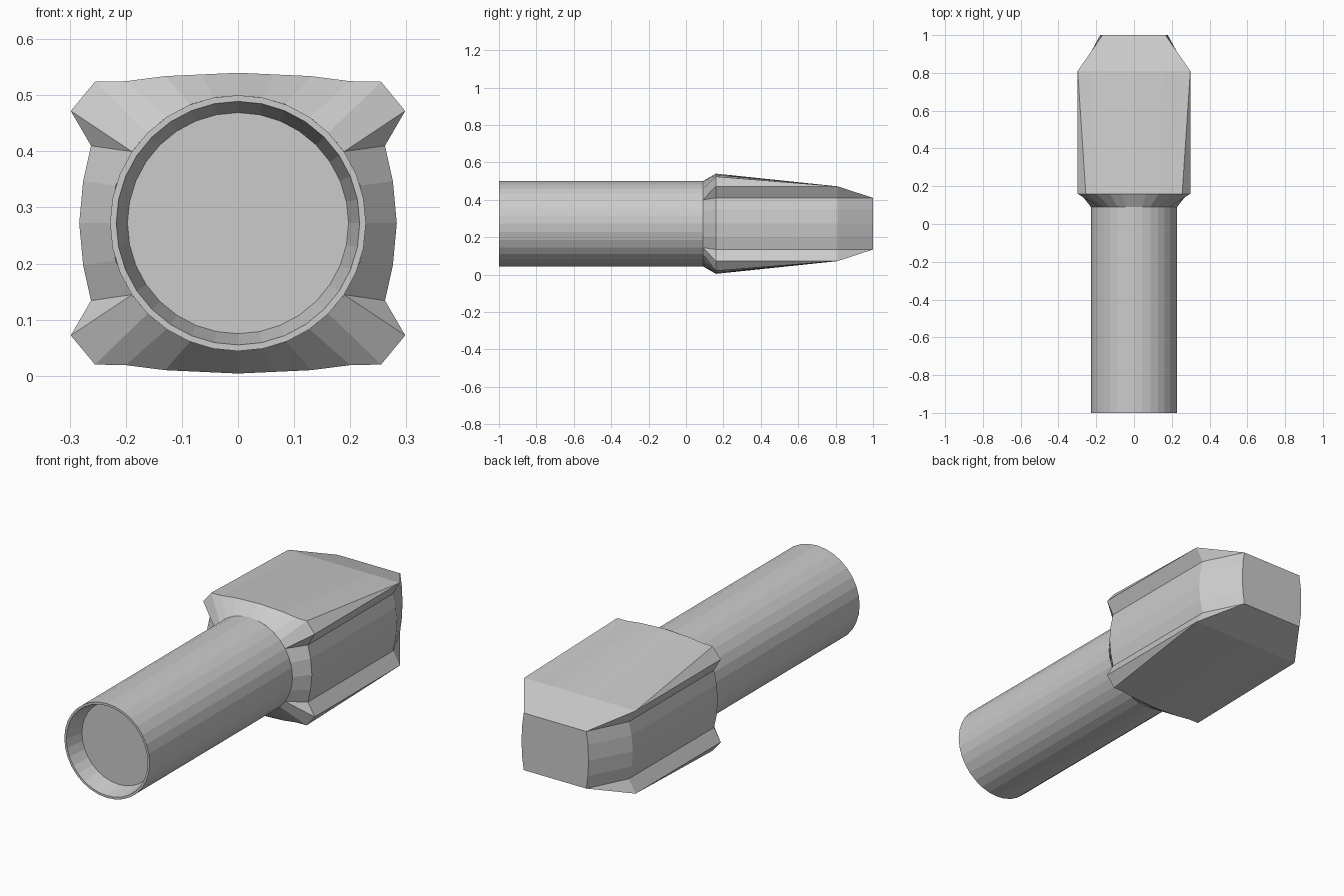
import bpy, bmesh, math

if "Cube" in bpy.data.objects:
    bpy.data.objects.remove(bpy.data.objects["Cube"])

ZC = 0.272  # height of the long axis


def loft(name, sections, cap_start=False, cap_end=False):
    """Skin a list of (y, [(x, z), ...]) sections with flat faces."""
    bm = bmesh.new()
    rings = [[bm.verts.new((x, y, z + ZC)) for x, z in pts] for y, pts in sections]
    n = len(rings[0])
    for a, b in zip(rings, rings[1:]):
        for i in range(n):
            j = (i + 1) % n
            bm.faces.new((a[i], a[j], b[j], b[i]))
    if cap_start:
        bm.faces.new(rings[0])
    if cap_end:
        bm.faces.new(rings[-1])
    bmesh.ops.remove_doubles(bm, verts=bm.verts, dist=0.0005)
    bmesh.ops.recalc_face_normals(bm, faces=bm.faces)
    mesh = bpy.data.meshes.new(name)
    bm.to_mesh(mesh)
    bm.free()
    obj = bpy.data.objects.new(name, mesh)
    bpy.context.collection.objects.link(obj)
    return obj


def circle(r, n=32):
    return [(r * math.cos(2 * math.pi * i / n), r * math.sin(2 * math.pi * i / n))
            for i in range(n)]


def mirror4(q):
    """Mirror a quarter outline (top centre to side centre) into a full loop."""
    half = q + [(x, -z) for x, z in q[-2::-1]]
    return half + [(-x, z) for x, z in half[-2:0:-1]]


# Round shank with a shallow tapered recess in its front end
loft("shank", [(-0.91, circle(0.197)), (-1.0, circle(0.217)),
               (-1.0, circle(0.228)), (0.09, circle(0.228))], cap_start=True)

# Head: round collar, flared shoulder, tapering body, chamfered tip
side = [(0.262, 0.138), (0.276, 0.075), (0.283, 0)]
collar = [(0.228 * math.cos(math.radians(a)), 0.228 * math.sin(math.radians(a)))
          for a in (90, 79, 68, 56, 45, 34, 34, 17, 0)]
shoulder = [(0, 0.268), (0.065, 0.265), (0.13, 0.262), (0.2, 0.253),
            (0.255, 0.252), (0.298, 0.2)] + side
body_end = [(x, 0.2) for x in (0, 0.075, 0.15, 0.232, 0.298, 0.298)] + side
tip = [(x, 0.138) for x in (0, 0.042, 0.084, 0.13, 0.167, 0.167, 0.167)]
tip += [(0.176, 0.075), (0.179, 0)]
loft("head", [(0.09, mirror4(collar)), (0.16, mirror4(shoulder)),
              (0.81, mirror4(body_end)), (1.0, mirror4(tip))], cap_end=True)
